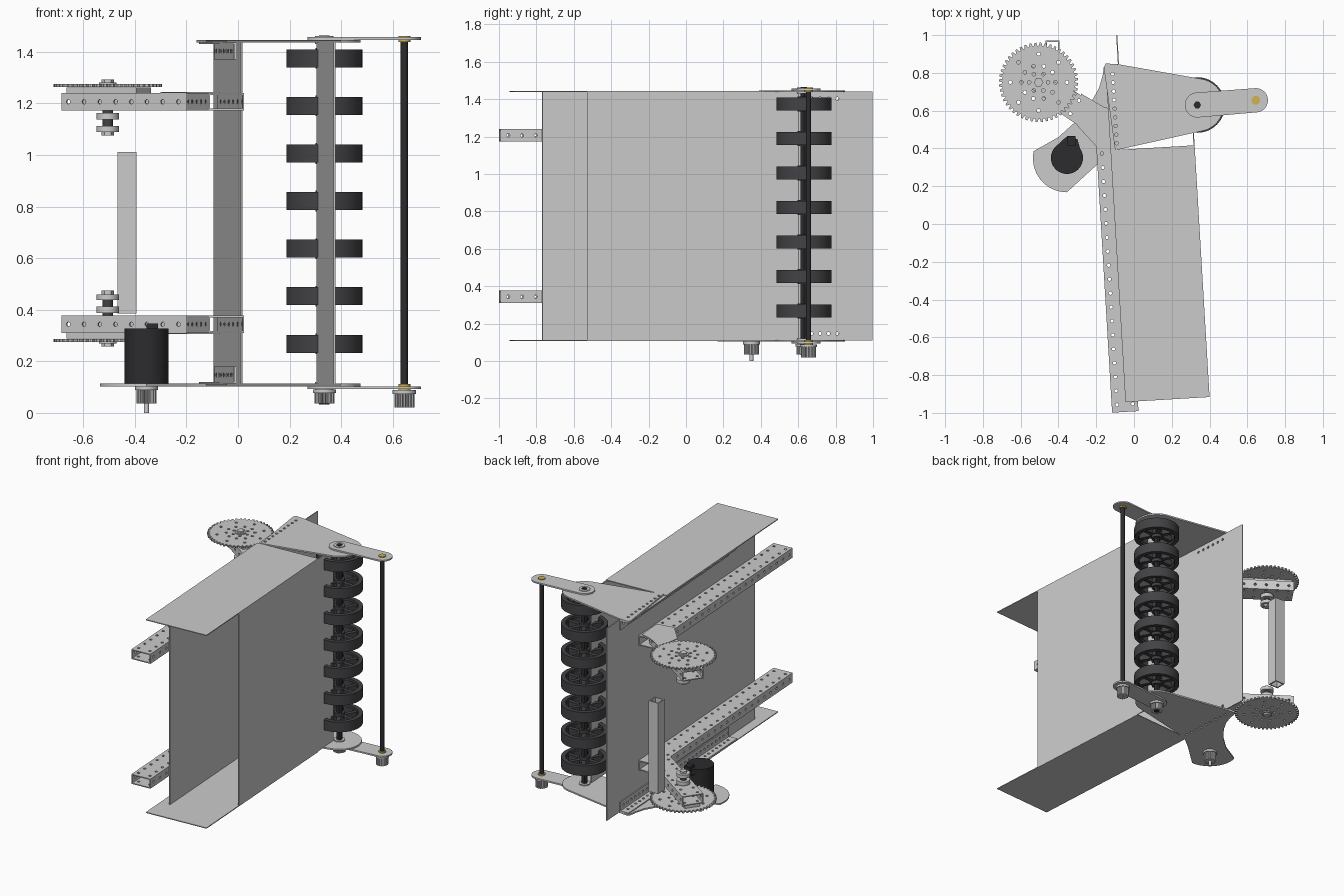
import bpy, bmesh
from math import sin, cos, pi, radians
from mathutils import Matrix

if "Cube" in bpy.data.objects:
    bpy.data.objects.remove(bpy.data.objects["Cube"])

I = Matrix.Identity(4)
UP = Matrix(((0, 0, 1, 0), (1, 0, 0, 0), (0, 1, 0, 0), (0, 0, 0, 1)))  # plate plane -> (y, z), thickness x
CH = Matrix.Translation((-0.031, 0, 0)) @ Matrix.Rotation(radians(3.4), 4, 'Z')    # channel frame
ARM = Matrix.Translation((-0.505, 0.75, 0)) @ Matrix.Rotation(radians(55.5), 4, 'Z')  # arm frame


def material(name, c):
    m = bpy.data.materials.new(name)
    m.diffuse_color = (*c, 1)
    m.use_nodes = True
    m.node_tree.nodes["Principled BSDF"].inputs["Base Color"].default_value = m.diffuse_color
    return m


DARK = material("dark_rubber", (0.055, 0.055, 0.06))
BLACK = material("black", (0.025, 0.025, 0.028))
BRASS = material("brass", (0.65, 0.45, 0.08))


def arc(x, y, r, a0=0, a1=360, n=40):
    full = abs(a1 - a0) == 360
    d = n if full else n - 1
    return [(x + r * cos(radians(a0 + (a1 - a0) * i / d)),
             y + r * sin(radians(a0 + (a1 - a0) * i / d))) for i in range(n)]


def rect(x0, x1, y0, y1):
    return [(x0, y0), (x1, y0), (x1, y1), (x0, y1)]


def gear(x, y, r0, r1, n):
    prof = ((0, r0), (0.25, r0), (0.45, r1), (0.8, r1))
    return [(x + r * cos((i + f) * 2 * pi / n), y + r * sin((i + f) * 2 * pi / n))
            for i in range(n) for f, r in prof]


def plate(name, outline, z0, z1, holes=(), M=I, mat=None):
    """Flat outline with holes, extruded from z0 to z1 and then moved by M."""
    cu = bpy.data.curves.new(name, 'CURVE')
    cu.dimensions, cu.fill_mode, cu.extrude = '2D', 'BOTH', (z1 - z0) / 2
    for pts in [outline, *holes]:
        s = cu.splines.new('POLY')
        s.points.add(len(pts) - 1)
        for p, c in zip(s.points, pts):
            p.co = (c[0], c[1], 0, 1)
        s.use_cyclic_u = True
    tmp = bpy.data.objects.new("tmp", cu)
    bpy.context.collection.objects.link(tmp)
    dg = bpy.context.evaluated_depsgraph_get()
    me = bpy.data.meshes.new_from_object(tmp.evaluated_get(dg))
    bpy.data.objects.remove(tmp)
    me.transform(M @ Matrix.Translation((0, 0, (z0 + z1) / 2)))
    bm = bmesh.new()
    bm.from_mesh(me)
    bmesh.ops.remove_doubles(bm, verts=bm.verts, dist=1e-5)
    bmesh.ops.recalc_face_normals(bm, faces=bm.faces)
    bm.to_mesh(me)
    bm.free()
    me.shade_smooth()
    me.set_sharp_from_angle(angle=radians(32))
    me.materials.clear()
    if mat:
        me.materials.append(mat)
    ob = bpy.data.objects.new(name, me)
    bpy.context.collection.objects.link(ob)
    return ob


def join(name, obs):
    bpy.ops.object.select_all(action='DESELECT')
    for o in obs:
        o.select_set(True)
    bpy.context.view_layer.objects.active = obs[0]
    bpy.ops.object.join()
    obs[0].name = name


def cyl(name, x, y, r, z0, z1, mat=None, n=32):
    return plate(name, arc(x, y, r, n=n), z0, z1, mat=mat)


def row(u, v0, v1, step, swap=False, r=0.009):
    n = int((v1 - v0) / step + 1.001)
    return [arc(*((v0 + i * step, u) if swap else (u, v0 + i * step)), r, n=10) for i in range(n)]


def tube(name, M, u0, u1, v0, v1, z0, z1, t=0.007):
    """Perforated rectangular tube along local y."""
    a, b = v0 + 0.04, v1 - 0.03
    hz = row(u0 + 0.028, a, b, 0.074) + row(u1 - 0.028, a, b, 0.074)
    hs = row((z0 + z1) / 2, a, b, 0.074, True)
    walls = [plate(name, rect(u0, u1, v0, v1), z, z + t, hz, M) for z in (z0, z1 - t)]
    walls += [plate(name, rect(v0, v1, z0, z1), u, u + t, hs, M @ UP) for u in (u0, u1 - t)]
    join(name, walls)


# channel walls
panel_holes = row(0.147, 0.58, 0.83, 0.046, True) + row(1.403, 0.58, 0.83, 0.046, True)
plate("inner_wall", rect(-0.77, 1.0, 0.11, 1.44), -0.004, 0.002, panel_holes, CH @ UP)
plate("outer_wall", rect(-0.553, 0.58, 0.11, 1.44), 0.37, 0.376, (), CH @ UP)

# side plate outlines
nose = arc(0.335, 0.63, 0.14, 76, -80, 24) + [(-0.10, 0.39)]
top_shape = [(-0.16, 0.83), (-0.15, 0.85), (-0.08, 0.845)] + nose
motor_tab = [(-0.20, 0.31)] + arc(-0.355, 0.348, 0.18, -90, -192, 18) + \
    [(-0.40, 0.46), (-0.3, 0.55), (-0.23, 0.64), (-0.185, 0.72), (-0.165, 0.79)]
plate_holes = [[(CH @ Matrix.Translation((x, y, 0))).translation.xy[:] for x, y in h]
               for h in row(-0.035, 0.43, 0.82, 0.046)]

# parts mirrored between top and bottom
for side in ("top", "bottom"):
    up = side == "top"

    def zz(a, b):
        return (a, b) if up else (1.55 - b, 1.55 - a)

    plate(side + "_flange", rect(-0.07, 0.376, -0.94, 0.395), *zz(1.438, 1.444), (), CH)
    plate(side + "_roller_plate", top_shape + ([] if up else motor_tab), *zz(1.437, 1.447), plate_holes)

    # perforated angle joining plate and wall
    z0, z1 = zz(1.37, 1.437)
    leg = plate("leg", rect(-0.45, 0.85, z0, z1), -0.011, -0.004,
                row((1.403 if up else 0.147), -0.432, 0.83, 0.046, True), CH @ UP)
    flat = plate("flat", rect(-0.07, -0.004, -0.45, 0.85), *zz(1.43, 1.437),
                 row(-0.035, -0.398, 0.83, 0.046), CH)
    join(side + "_angle", [leg, flat])

    # perforated tubes and gussets
    tube(side + "_long_tube", CH, -0.144, -0.004, -0.992, 0.62, *zz(1.173, 1.24))
    tube(side + "_sprocket_arm", ARM, -0.07, 0.07, -0.42, 0.17, *zz(1.173, 1.24))
    gusset = [(-0.28, 0.69), (-0.16, 0.62), (-0.085, 0.6), (-0.07, 0.42), (-0.19, 0.40), (-0.30, 0.52)]
    plate(side + "_gusset", gusset, *zz(1.24, 1.245))
    plate(side + "_sprocket_spacer", rect(-0.05, 0.05, -0.17, 0.16), *zz(1.24, 1.262), (), ARM)

    # sprocket with bolt circles
    sx, sy = -0.505, 0.75
    holes = [arc(sx + r * cos(2 * pi * i / n), sy + r * sin(2 * pi * i / n), 0.0095, n=10)
             for r, n in ((0.05, 6), (0.09, 10), (0.15, 8)) for i in range(n)]
    plate(side + "_sprocket", gear(sx, sy, 0.193, 0.21, 48), *zz(1.264, 1.275), holes)
    cyl(side + "_sprocket_washer", sx, sy, 0.034, *zz(1.275, 1.281))
    cyl(side + "_sprocket_nut", sx, sy, 0.025, *zz(1.281, 1.292), n=6)
    cyl(side + "_spool_core", sx, sy, 0.02, *zz(1.08, 1.262), mat=DARK)
    for i, (a, b) in enumerate(((1.137, 1.163), (1.09, 1.113))):
        cyl(f"{side}_spool_flange_{i}", sx, sy, 0.043, *zz(a, b))
    cyl(side + "_spool_nut", sx, sy, 0.024, *zz(1.076, 1.09), n=6)

    # swing link and bushings
    link = arc(0.335, 0.63, 0.066, 94.6, 274.6, 20) + arc(0.645, 0.655, 0.064, -85.4, 94.6, 20)
    plate(side + "_link", link, *zz(1.447, 1.457))
    cyl(side + "_rod_bushing", 0.645, 0.655, 0.023, *zz(1.438, 1.462), mat=BRASS)
    cyl(side + "_roller_bearing", 0.335, 0.63, 0.036, *zz(1.43, 1.461))

# roller wheels on a shaft
X, Y = 0.335, 0.63
windows = [arc(X, Y, 0.115, a + 7, a + 53, 10) + arc(X, Y, 0.045, a + 42, a + 18, 5)
           for a in range(0, 360, 60)]
for i in range(7):
    z = 0.268 + i * 0.1845
    rim = plate("rim", arc(X, Y, 0.147, n=56), z - 0.035, z + 0.035, [arc(X, Y, 0.118, n=56)], mat=DARK)
    web = plate("web", arc(X, Y, 0.12, n=48), z - 0.02, z + 0.02, windows, mat=DARK)
    hub = cyl("hub", X, Y, 0.034, z - 0.04, z + 0.04, DARK)
    join(f"roller_wheel_{i}", [rim, web, hub])
cyl("roller_shaft", X, Y, 0.02, 0.033, 1.464, BLACK, 6)
cyl("idler_rod", 0.645, 0.655, 0.014, 0.02, 1.458, BLACK)

# toothed pulleys
for name, x, y, z0, z1 in (("roller_pulley", X, Y, 0.036, 0.091),
                           ("idler_pulley", 0.645, 0.655, 0.02, 0.088),
                           ("motor_pulley", -0.355, 0.35, 0.036, 0.103)):
    body = plate("body", gear(x, y, 0.032, 0.039, 18), z0, z1 - 0.008)
    lip = cyl("lip", x, y, 0.045, z1 - 0.014, z1)
    join(name, [body, lip])

# motor
cyl("motor_shaft", -0.355, 0.35, 0.01, 0.0, 0.12)
can = cyl("can", -0.355, 0.35, 0.085, 0.113, 0.30, BLACK, 48)
cap = plate("cap", arc(-0.355, 0.35, 0.085, 125, 395, 40) + [(-0.30, 0.45), (-0.36, 0.46)],
            0.29, 0.328, mat=BLACK)
terminal = plate("terminal", rect(-0.355, -0.31, 0.415, 0.465), 0.32, 0.346, mat=BLACK)
join("motor", [can, cap, terminal])

# hollow upright post behind the sprockets
plate("upright_post", rect(-0.468, -0.394, 0.90, 0.972), 0.385, 1.012, [rect(-0.46, -0.402, 0.908, 0.964)])
